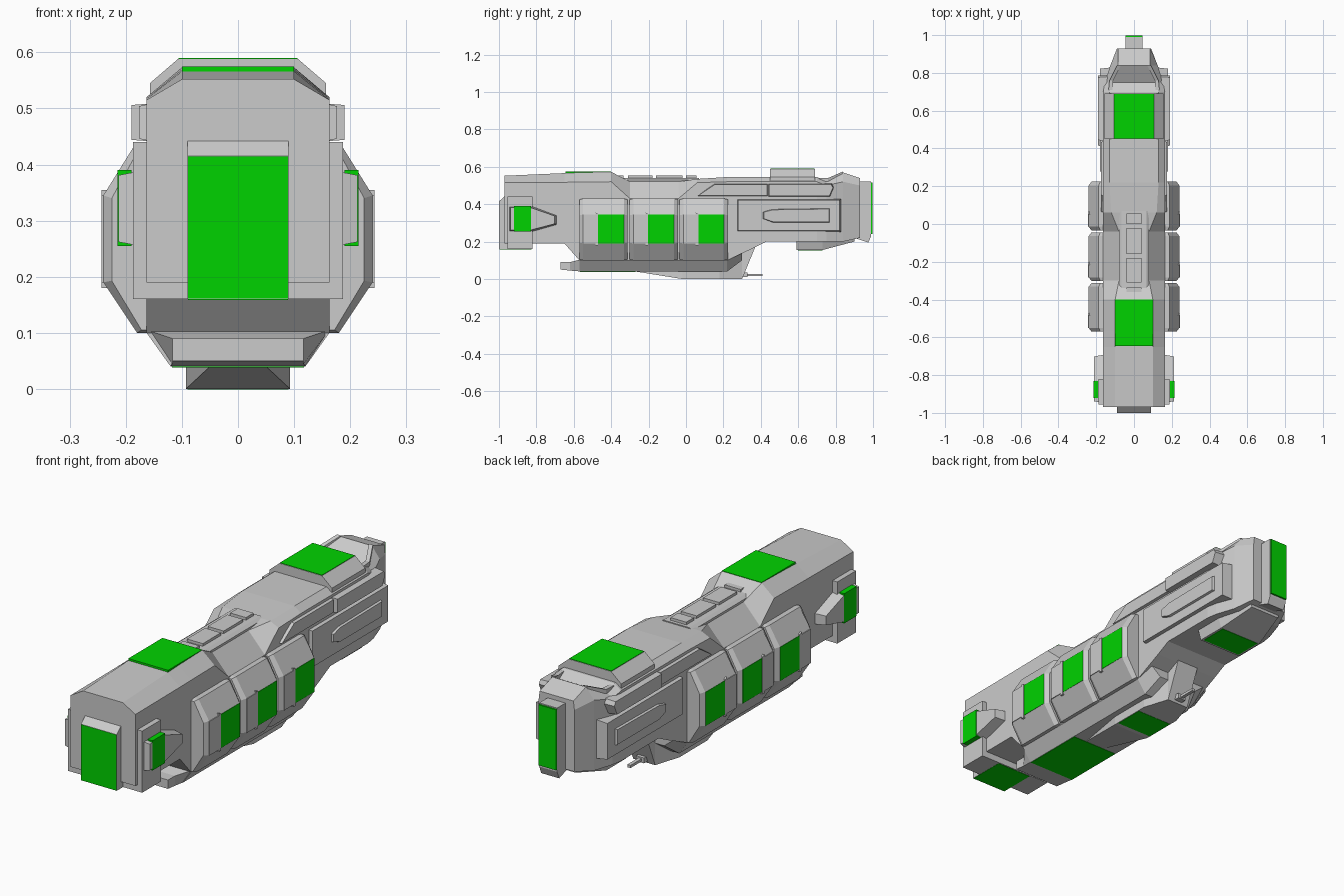
import bpy, bmesh

green = bpy.data.materials.new("green_panel")
green.diffuse_color = (0.0, 0.65, 0.0, 1)


def finish(name, bm, mat=None):
    bmesh.ops.recalc_face_normals(bm, faces=bm.faces)
    me = bpy.data.meshes.new(name)
    bm.to_mesh(me)
    bm.free()
    ob = bpy.data.objects.new(name, me)
    bpy.context.collection.objects.link(ob)
    if mat:
        me.materials.append(mat)
    return ob


def mirror(ob):
    m = ob.modifiers.new("mirror", 'MIRROR')
    m.use_axis = (True, False, False)
    return ob


def bridge(name, rings, mat=None):
    """Skin a series of closed rings and cap both ends."""
    bm = bmesh.new()
    vs = [[bm.verts.new(p) for p in r] for r in rings]
    n = len(vs[0])
    for a, b in zip(vs, vs[1:]):
        for i in range(n):
            j = (i + 1) % n
            bm.faces.new((a[i], a[j], b[j], b[i]))
    bm.faces.new(vs[0])
    bm.faces.new(vs[-1])
    return finish(name, bm, mat)


def loft(name, sections):
    """Sections (y, half profile of x,z) made symmetric about x = 0."""
    return bridge(name, [[(x, y, z) for x, z in h] + [(-x, y, z) for x, z in reversed(h)]
                         for y, h in sections])


def plate(name, prof, x0, x1, inset=0.0, mat=None):
    """Side plate from a y,z profile, outer face shrunk by inset, mirrored."""
    cy = (min(p[0] for p in prof) + max(p[0] for p in prof)) / 2
    cz = (min(p[1] for p in prof) + max(p[1] for p in prof)) / 2
    hy = max(p[0] for p in prof) - cy
    hz = max(p[1] for p in prof) - cz
    ky, kz = 1 - inset / hy, 1 - inset / hz
    outer = [(x1, cy + (y - cy) * ky, cz + (z - cz) * kz) for y, z in prof]
    return mirror(bridge(name, [[(x0, y, z) for y, z in prof], outer], mat))


def rect(y0, y1, z0, z1):
    return [(y0, z0), (y1, z0), (y1, z1), (y0, z1)]


def box(name, x, y0, y1, z0, z1, mat=None):
    """Box centred on x = 0."""
    return bridge(name, [[(s, y, z) for y, z in rect(y0, y1, z0, z1)] for s in (-x, x)], mat)


def hull(y, xb, zb, zs, xt, zt):
    return (y, [(xb, zb), (xb, zs), (xt, zt)])


# Main hull: front block, waist, rear block, tapered tail
loft("main_hull", [
    hull(-0.97, .163, .19, .515, .10, .552), hull(-0.65, .163, .19, .517, .10, .566),
    hull(-0.57, .163, .10, .518, .10, .569), hull(-0.40, .163, .10, .52, .10, .573),
    hull(-0.30, .163, .10, .43, .08, .52), hull(-0.04, .163, .10, .43, .08, .52),
    hull(0.06, .163, .10, .515, .12, .535), hull(0.22, .163, .10, .52, .13, .545),
    hull(0.36, .163, .165, .52, .13, .545), hull(0.43, .163, .20, .52, .13, .545),
    hull(0.70, .163, .20, .52, .13, .545), hull(0.75, .155, .20, .50, .13, .52),
    hull(0.84, .125, .20, .52, .085, .57), hull(0.93, .09, .22, .50, .085, .54)])

# Front end: thruster block and collar
loft("front_block", [(-1.0, [(.09, .16), (.09, .415)]), (-0.97, [(.09, .16), (.09, .442)]),
                     (-0.82, [(.09, .16), (.09, .442)])])
box("front_green", .089, -1.0, -0.99, .161, .414, green).location.y = -.001
box("front_green_under", .089, -0.998, -0.825, .159, .17, green)
box("front_collar", .187, -0.955, -0.82, .16, .44)
box("front_roof_green", .10, -0.645, -0.40, .50, .575, green)

# Side nacelles on the front block
plate("nacelle", [(-.95, .25), (-.83, .25), (-.69, .29), (-.69, .34), (-.83, .393), (-.95, .393)],
      .15, .213, .012)
plate("nacelle_green", rect(-.92, -.83, .255, .39), .19, .2145, 0, green)

# Spine over the waist with raised hatches
loft("spine", [(-.40, [(.08, .45), (.08, .53), (.065, .54)]),
               (.07, [(.08, .45), (.08, .53), (.065, .54)])])
for y0, y1 in ((-.385, -.335), (-.31, -.18), (-.16, -.02), (0, .055)):
    box("spine_hatch", .04, y0, y1, .53, .552)

# Three side pods per side
POD = [(.15, .10), (.18, .10), (.24, .19), (.24, .345), (.187, .43), (.15, .43)]
END = [(.15, .105), (.172, .105), (.225, .193), (.225, .34), (.178, .425), (.15, .425)]
for y0 in (-.57, -.302, -.034):
    y1 = y0 + .258
    rows = [(y0, END), (y0 + .02, POD), (y1 - .02, POD), (y1, END)]
    mirror(bridge("side_pod", [[(x, y, z) for x, z in p] for y, p in rows]))
    plate("pod_green", rect(y0 + .1, y1 - .02, .191, .344), .22, .2415, 0, green)
    plate("pod_latch", [(y0 + .02, .19), (y0 + .085, .19), (y0 + .085, .18), (y0 + .1, .18),
                        (y0 + .1, .35), (y0 + .085, .355), (y0 + .085, .345), (y0 + .02, .345)],
          .21, .243)

# Belly, nose step and keel
loft("belly", [(-.57, [(.12, .04), (.163, .10)]), (.22, [(.12, .04), (.163, .10)]),
               (.30, [(.10, .10), (.15, .14)])])
loft("belly_nose", [(-.67, [(.117, .05), (.117, .09)]), (-.62, [(.117, .045), (.117, .09)]),
                    (-.56, [(.12, .04), (.163, .105)])])
box("belly_green", .118, -.568, -.27, .0385, .05, green)
loft("keel", [(-.27, [(.05, .04), (.05, .06)]), (-.02, [(.093, 0), (.093, .06)]),
              (.18, [(.093, 0), (.093, .10)]), (.30, [(.055, 0), (.055, .15)]),
              (.37, [(.055, .17), (.055, .21)])])
box("keel_green", .09, 0.0, .14, 0, .01, green).location.z = -.001
box("keel_gun", .008, .29, .41, .016, .028)
box("keel_gun_mount", .02, .28, .33, .01, .034)

# Rear block: dorsal hatch, side armour, underside hatch
loft("dorsal_hatch", [(.45, [(.157, .52), (.157, .545), (.107, .588)]),
                      (.69, [(.157, .52), (.157, .545), (.107, .588)])])
box("dorsal_green", .106, .452, .688, .57, .59, green)
plate("upper_armour_front", [(.06, .44), (.44, .44), (.44, .51), (.15, .51)], .15, .176, .006)
plate("upper_armour_rear", [(.44, .44), (.77, .44), (.79, .49), (.78, .51), (.44, .51)],
      .14, .19, .004)
plate("side_armour", rect(.27, .83, .25, .43), .11, .18, .008)
plate("side_ridge", [(.41, .32), (.46, .30), (.77, .30), (.77, .38), (.46, .375), (.41, .36)],
      .17, .19, .006)
loft("underside_hatch", [(.59, [(.11, .155), (.13, .22)]), (.73, [(.11, .155), (.13, .22)]),
                         (.90, [(.075, .20), (.09, .24)])])
box("underside_green", .10, .60, .73, .1535, .16, green)

# Tail: raised rim around the recess and the rear thruster
mirror(bridge("tail_rim", [[(x, y, z), (x + .02, y, z), (x + .02, y, z + .02), (x, y, z + .02)]
                           for x, y, z in ((.115, .71, .52), (.11, .76, .52), (.07, .84, .555))]))
loft("rear_block", [(.90, [(.045, .22), (.045, .52)]), (.975, [(.045, .195), (.045, .52)]),
                    (.99, [(.045, .23), (.045, .52)])])
box("rear_green", .044, .985, .998, .24, .515, green)
